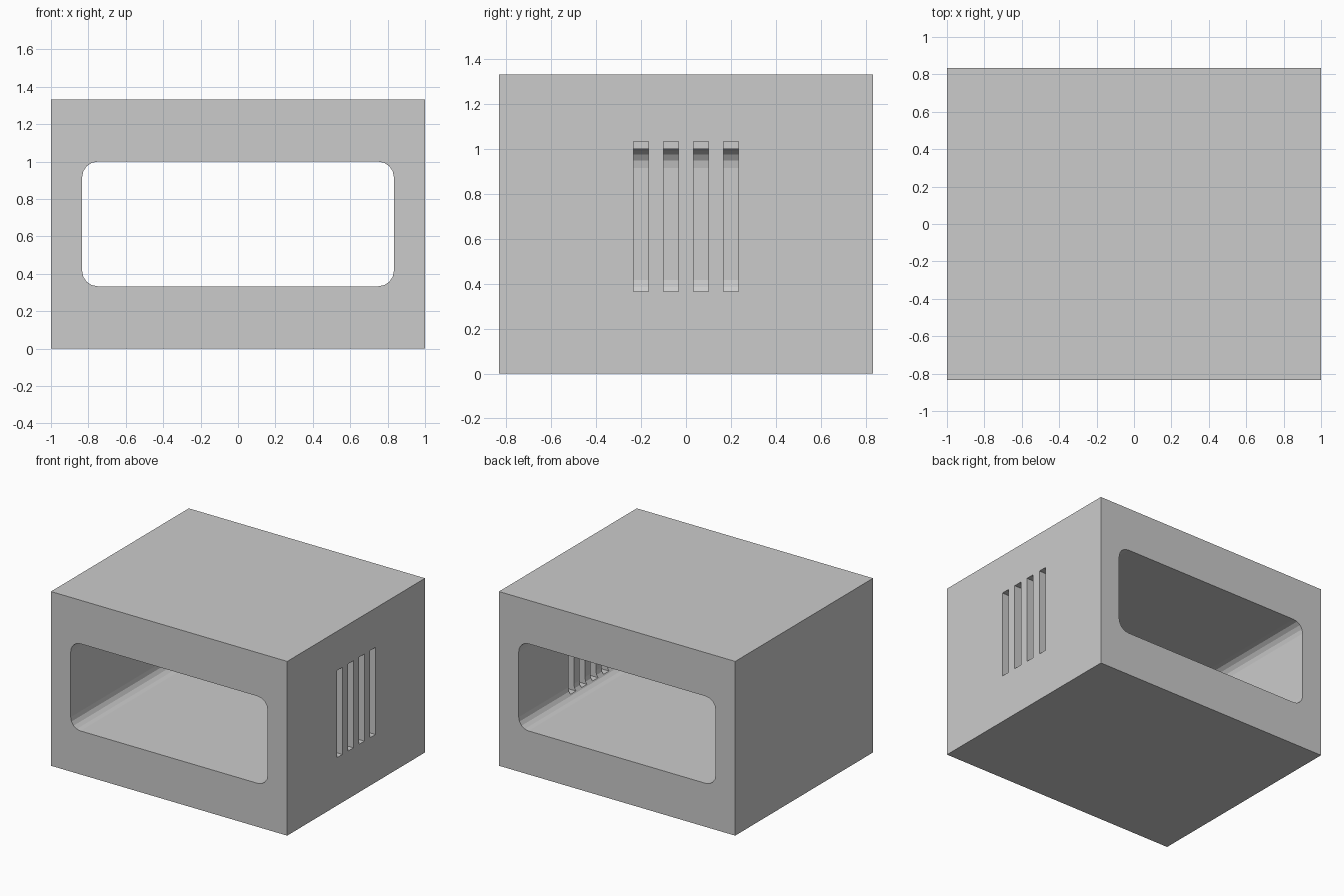
import bpy, bmesh
from math import cos, sin, pi

if "Cube" in bpy.data.objects:
    bpy.data.objects.remove(bpy.data.objects["Cube"])

W, D, H = 1.0, 0.8333, 1.3333   # half width, half depth, height


def box(name, lo, hi):
    bm = bmesh.new()
    bmesh.ops.create_cube(bm, size=1)
    for v in bm.verts:
        v.co = [(a + b) / 2 + c * (b - a) for a, b, c in zip(lo, hi, v.co)]
    return finish(name, bm)


def finish(name, bm):
    bmesh.ops.recalc_face_normals(bm, faces=bm.faces)
    mesh = bpy.data.meshes.new(name)
    bm.to_mesh(mesh)
    bm.free()
    ob = bpy.data.objects.new(name, mesh)
    bpy.context.collection.objects.link(ob)
    return ob


def rounded_tunnel(name, half_w, z0, z1, r, half_d, seg=4):
    bm = bmesh.new()
    pts = []
    corners = [(half_w - r, z1 - r), (r - half_w, z1 - r),
               (r - half_w, z0 + r), (half_w - r, z0 + r)]
    for q, (cx, cz) in enumerate(corners):
        for i in range(seg + 1):
            a = (q + i / seg) * pi / 2
            pts.append((cx + r * cos(a), -half_d, cz + r * sin(a)))
    face = bm.faces.new([bm.verts.new(p) for p in pts])
    ext = bmesh.ops.extrude_face_region(bm, geom=[face], use_keep_orig=True)
    moved = [g for g in ext["geom"] if isinstance(g, bmesh.types.BMVert)]
    bmesh.ops.translate(bm, verts=moved, vec=(0, 2 * half_d, 0))
    return finish(name, bm)


def cut(target, cutter):
    mod = target.modifiers.new(cutter.name, 'BOOLEAN')
    mod.operation = 'DIFFERENCE'
    mod.solver = 'EXACT'
    mod.object = cutter
    bpy.context.view_layer.objects.active = target
    bpy.ops.object.modifier_apply(modifier=mod.name)
    bpy.data.objects.remove(cutter)


# Solid housing
housing = box("housing", (-W, -D, 0), (W, D, H))

# Rounded opening running front to back
cut(housing, rounded_tunnel("tunnel_cutter", 0.8333, 0.3333, 1.0, 0.0833, D + 0.1))

# Four vent slots through the right wall only
for i in range(4):
    y = -0.2 + i * 0.4 / 3
    cut(housing, box("vent_cutter", (0.745, y - 0.0333, 0.3667), (1.1, y + 0.0333, 1.0333)))
